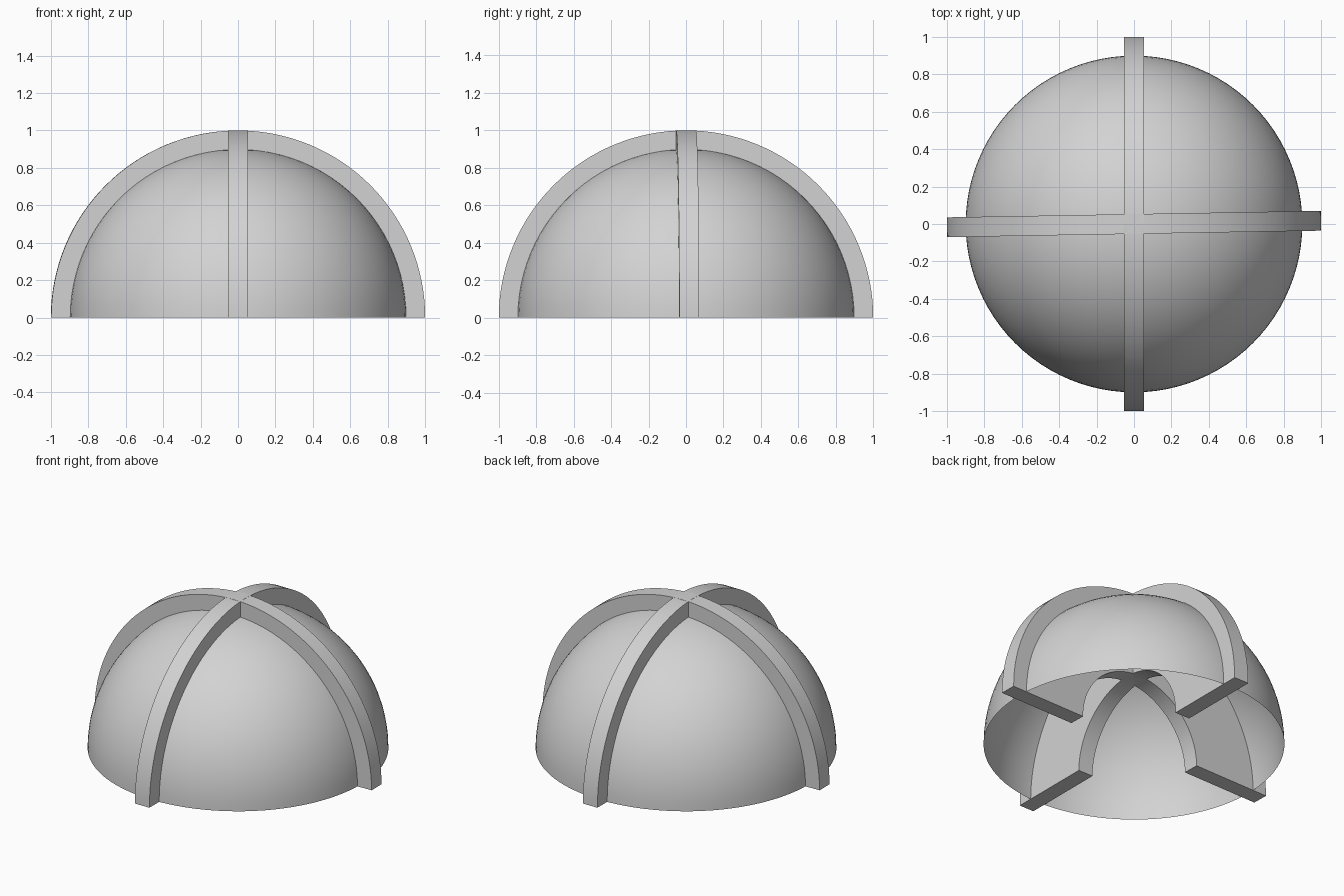
import bpy, bmesh, math
from mathutils import Matrix, Vector

if "Cube" in bpy.data.objects:
    bpy.data.objects.remove(bpy.data.objects["Cube"], do_unlink=True)

OUTER, SHELL, INNER = 1.0, 0.9, 0.45
WIDTH = 0.106

grey = bpy.data.materials.new("light grey")
grey.use_nodes = True
grey.diffuse_color = (0.65, 0.65, 0.65, 1)
grey.node_tree.nodes["Principled BSDF"].inputs["Base Color"].default_value = grey.diffuse_color


def finish(bm, name):
    mesh = bpy.data.meshes.new(name)
    bm.to_mesh(mesh)
    bm.free()
    mesh.materials.append(grey)
    obj = bpy.data.objects.new(name, mesh)
    bpy.context.collection.objects.link(obj)
    bpy.ops.object.select_all(action="DESELECT")
    obj.select_set(True)
    bpy.context.view_layer.objects.active = obj
    bpy.ops.object.shade_smooth_by_angle(angle=math.radians(30))
    return obj


# Open hemispherical shell
def dome():
    bm = bmesh.new()
    bmesh.ops.create_uvsphere(bm, u_segments=96, v_segments=48, radius=SHELL)
    below = [v for v in bm.verts if v.co.z < -0.001]
    bmesh.ops.delete(bm, geom=below, context="VERTS")
    return finish(bm, "dome_shell")


# Half-ring rib reaching through the shell
def rib(name, turn, steps=64):
    bm = bmesh.new()
    rows = []
    for i in range(steps + 1):
        a = math.pi * i / steps
        ray = Vector((math.cos(a), 0, math.sin(a)))
        rows.append([bm.verts.new(ray * r + Vector((0, -WIDTH / 2, 0))) for r in (INNER, OUTER)])
    for (a, b), (c, d) in zip(rows, rows[1:]):
        bm.faces.new((a, b, d, c))
    solid = bmesh.ops.extrude_face_region(bm, geom=bm.faces[:])
    moved = [g for g in solid["geom"] if isinstance(g, bmesh.types.BMVert)]
    bmesh.ops.translate(bm, verts=moved, vec=(0, WIDTH, 0))
    bmesh.ops.recalc_face_normals(bm, faces=bm.faces[:])
    bmesh.ops.transform(bm, matrix=Matrix.Rotation(math.radians(turn), 4, "Z"), verts=bm.verts[:])
    return finish(bm, name)


dome()
rib("cross_rib", 1)  # slightly skewed
rib("lengthwise_rib", 90)
